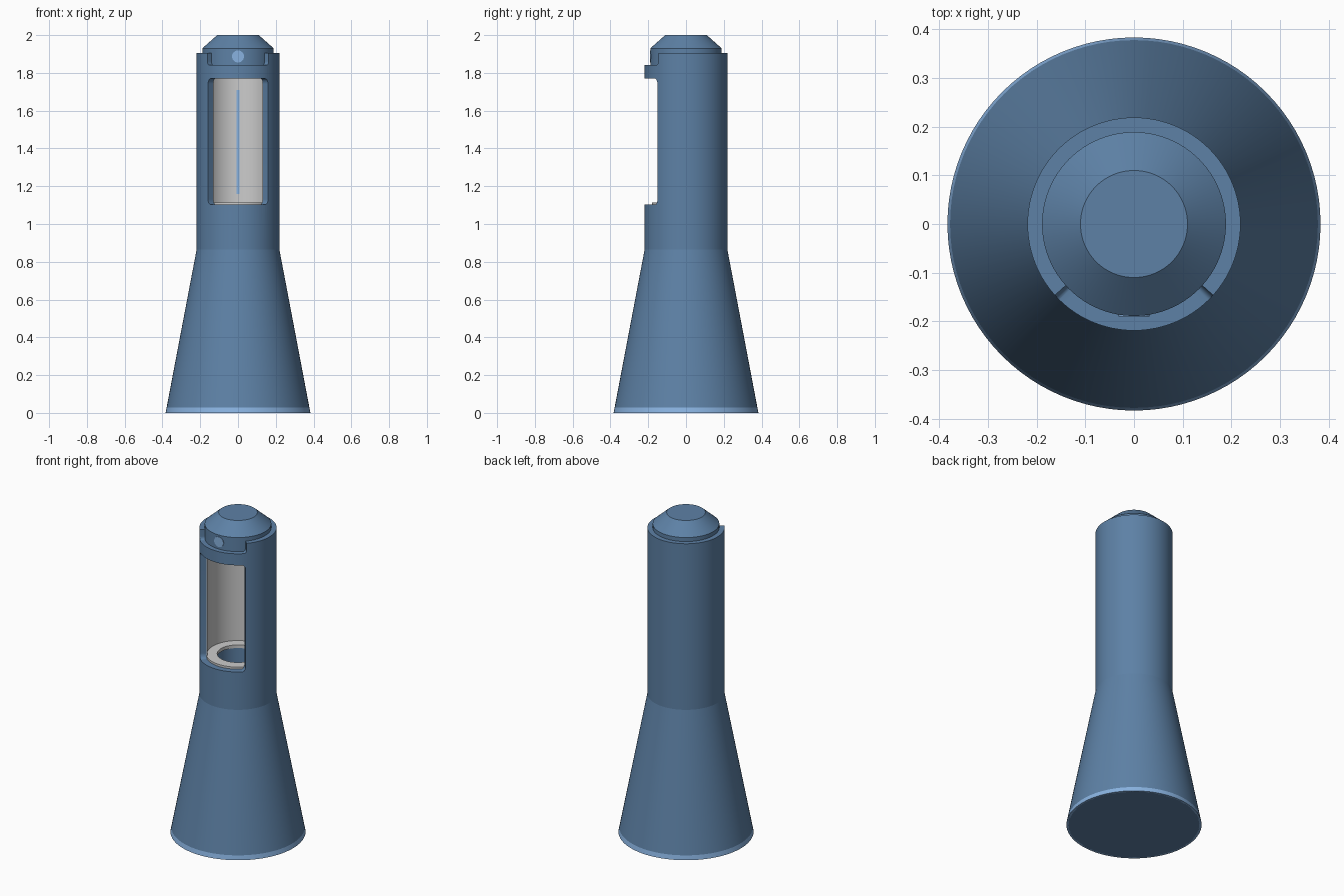
import bpy, bmesh, math

if "Cube" in bpy.data.objects:
    bpy.data.objects.remove(bpy.data.objects["Cube"])

SEG = 96


def material(name, color):
    m = bpy.data.materials.new(name)
    m.diffuse_color = color
    m.use_nodes = True
    m.node_tree.nodes["Principled BSDF"].inputs["Base Color"].default_value = m.diffuse_color
    return m


BLUE = material("blue_shell", (0.11, 0.22, 0.38, 1))
LIGHT = material("light_blue", (0.25, 0.45, 0.75, 1))


def finish(bm, name, mat=None):
    bmesh.ops.remove_doubles(bm, verts=bm.verts, dist=1e-5)
    bmesh.ops.recalc_face_normals(bm, faces=bm.faces)
    me = bpy.data.meshes.new(name)
    bm.to_mesh(me)
    bm.free()
    ob = bpy.data.objects.new(name, me)
    bpy.context.collection.objects.link(ob)
    if mat:
        me.materials.append(mat)
    return ob


def lathe(name, profile, mat=None, closed=False):
    """Revolve (radius, z) points around the z axis."""
    bm = bmesh.new()
    vs = [bm.verts.new((r, 0, z)) for r, z in profile]
    pairs = list(zip(vs, vs[1:])) + ([(vs[-1], vs[0])] if closed else [])
    edges = [bm.edges.new(p) for p in pairs]
    bmesh.ops.spin(bm, geom=vs + edges, cent=(0, 0, 0), axis=(0, 0, 1),
                   angle=math.tau, steps=SEG, use_duplicate=False)
    return finish(bm, name, mat)


def curved_block(name, mid, half, r_in, r_out, z0, z1, corner=0.0, mat=None, top_round=True):
    """Curved block with rounded corners; angles in degrees, 0 = front."""
    c_ang = math.degrees(corner / r_out)
    n = 8
    offs = {-half, half}
    if corner:
        for i in range(n + 1):
            d = c_ang * (1 - math.cos(math.pi / 2 * i / n))
            offs |= {round(-half + d, 6), round(half - d, 6)}
    inner = half - c_ang
    offs |= {round(-inner + 2 * inner * i / 24, 6) for i in range(25)}
    bm = bmesh.new()
    rows = []
    for a in sorted(offs):
        cut = 0
        if corner:
            t = max(0, min(1, (abs(a) - inner) / c_ang))
            cut = corner * (1 - math.sqrt(1 - t * t))
        th = math.radians(mid + a)
        lo, hi = z0 + cut, z1 - (cut if top_round else 0)
        rows.append([bm.verts.new((r * math.sin(th), -r * math.cos(th), z))
                     for r, z in ((r_in, lo), (r_out, lo), (r_out, hi), (r_in, hi))])
    for p, q in zip(rows, rows[1:]):
        for i in range(4):
            j = (i + 1) % 4
            bm.faces.new((p[i], p[j], q[j], q[i]))
    bm.faces.new(rows[0])
    bm.faces.new(rows[-1])
    return finish(bm, name, mat)


def cut(target, cutter):
    m = target.modifiers.new("cut", 'BOOLEAN')
    m.operation = 'DIFFERENCE'
    m.solver = 'EXACT'
    m.object = cutter
    bpy.context.view_layer.objects.active = target
    bpy.ops.object.modifier_apply(modifier=m.name)
    bpy.data.objects.remove(cutter)


# Flared body with a cylindrical neck
body = lathe("body", [(0, 0), (0.374, 0), (0.374, 0.028), (0.378, 0.028),
                      (0.219, 0.865), (0.219, 1.905), (0, 1.905)], BLUE)

# Chamber with a narrower well beneath it
cut(body, lathe("chamber_cutter", [(0, 0.95), (0.125, 0.95), (0.125, 1.10),
                                   (0.181, 1.10), (0.181, 1.78), (0, 1.78)]))
# Front window and the notch in the rim
cut(body, curved_block("window_cutter", 0, 46.5, 0.15, 0.30, 1.102, 1.77, 0.03))
cut(body, curved_block("notch_cutter", 0, 48, 0.186, 0.30, 1.842, 1.96, 0.02,
                       top_round=False))

# Light band around the foot
lathe("base_band", [(0.370, 0), (0.3835, 0), (0.378, 0.028), (0.370, 0.028)], LIGHT, True)

# Chamfered cap
lathe("cap", [(0, 1.83), (0.189, 1.83), (0.189, 1.93), (0.11, 2.0), (0, 2.0)], BLUE)

# Grey chamber lining and floor ring
curved_block("chamber_lining", 180, 133, 0.176, 0.1815, 1.10, 1.78)
lathe("chamber_floor_ring", [(0.118, 1.095), (0.181, 1.095), (0.181, 1.115), (0.118, 1.115)],
      closed=True)

# Thin light strip on the back wall of the chamber
curved_block("light_strip", 180, 2.5, 0.174, 0.178, 1.16, 1.71, mat=LIGHT)

# Round button on the cap
bpy.ops.mesh.primitive_cylinder_add(vertices=32, radius=0.032, depth=0.03,
                                    location=(0, -0.1755, 1.887),
                                    rotation=(math.pi / 2, 0, 0))
button = bpy.context.object
button.name = "button"
button.data.materials.append(LIGHT)

# Smooth shading with sharp edges kept
for ob in bpy.context.scene.objects:
    ob.select_set(True)
bpy.context.view_layer.objects.active = body
bpy.ops.object.shade_smooth_by_angle(angle=math.radians(30))
# Crease where the flare meets the neck
for e in body.data.edges:
    if all(abs(body.data.vertices[v].co.z - 0.865) < 1e-4 for v in e.vertices):
        e.use_edge_sharp = True
